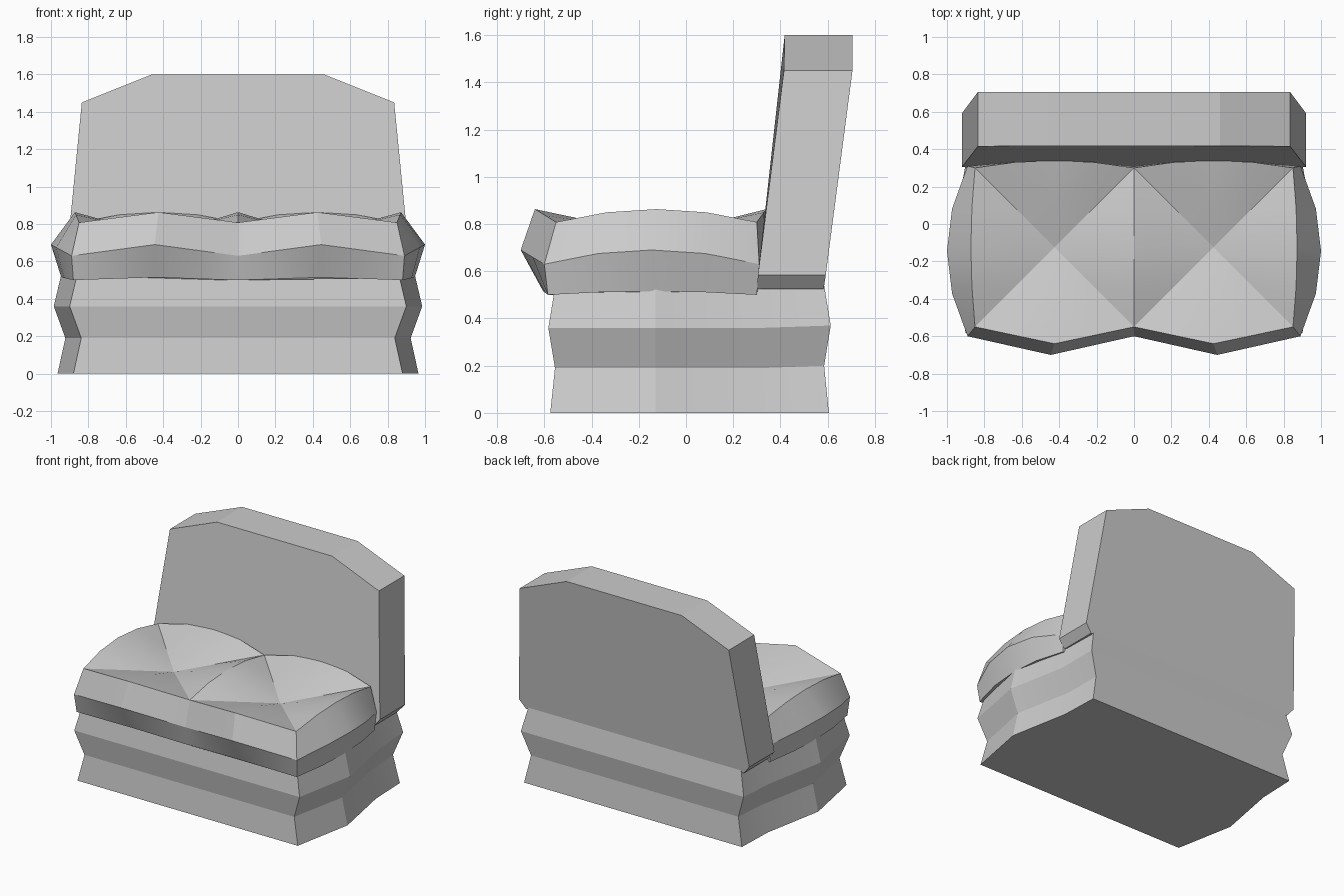
import bpy, bmesh, math

if "Cube" in bpy.data.objects:
    bpy.data.objects.remove(bpy.data.objects["Cube"])


def make(name, verts, faces, angle=10):
    me = bpy.data.meshes.new(name)
    me.from_pydata(verts, [], faces)
    bm = bmesh.new()
    bm.from_mesh(me)
    bmesh.ops.recalc_face_normals(bm, faces=bm.faces)
    bm.to_mesh(me)
    bm.free()
    ob = bpy.data.objects.new(name, me)
    bpy.context.collection.objects.link(ob)
    bpy.ops.object.select_all(action='DESELECT')
    ob.select_set(True)
    bpy.context.view_layer.objects.active = ob
    bpy.ops.object.shade_smooth_by_angle(angle=math.radians(angle))
    return ob


def loft(name, rings):
    """Skin equal-length closed rings and cap both ends."""
    n = len(rings[0])
    verts = [p for r in rings for p in r]
    faces = [(k * n + i, k * n + (i + 1) % n, (k + 1) * n + (i + 1) % n, (k + 1) * n + i)
             for k in range(len(rings) - 1) for i in range(n)]
    faces += [tuple(range(n)), tuple(range(len(verts) - n, len(verts)))]
    return make(name, verts, faces)


def mirrored(half):
    return half + [(-p[0], *p[1:]) for p in reversed(half)]


# Base: zigzag stack of plan outlines
plan = [(.88, -.575), (.965, -.13), (.88, .32), (.87, .605)]
levels = [(0, 0, 0), (.19, -.042, -.02), (.36, .02, .008), (.53, -.02, -.02)]
rings = []
for z, dx, dy in levels:
    half = [(x + dx, y + (-dy if i == 0 else dy if i == 3 else 0), z + (.01 if i == 3 else 0) * (z > 0))
            for i, (x, y) in enumerate(plan)]
    rings.append(mirrored(half))
loft("base", rings)

# Backrest: leaning slab with clipped upper corners (x, z, front y, back y)
outline = [(.87, .525, .30, .583), (.92, .585, .305, .592), (.835, 1.45, .415, .705), (.46, 1.6, .418, .705)]
full = mirrored(outline)
loft("backrest", [[(x, f, z) for x, z, f, b in full], [(x, b, z) for x, z, f, b in full]])

# Seat cushion: two tufted squares side by side, edges puffed between the corners
N = 4


def par(t):
    return 1 - t * t


def edge_point(i, j, lv):
    """Outline point of one level: w, front, back, z, front/side/back bulge, z bulge."""
    w, yf, yb, z, bf, bs, bb, bz = lv
    x, y = w * (i - N) / N, yf + (yb - yf) * j / N
    u, v = (i % N) / N * 2 - 1, j / N * 2 - 1
    if j == 0:
        return x, y - bf * (1 - abs(u)), z + bz * (1 - abs(u))
    if j == N:
        return x, y + bb * par(u), z + bz * par(u)
    return x + math.copysign(bs * par(v), x), y, z + bz * par(v)


top = (.85, -.55, .30, .808, .09, .022, .04, .055)
mid = (.89, -.60, .31, .63, .10, .11, .03, .06)
low = (.88, -.585, .30, .50, .02, .065, .02, .015)

verts, faces, idx = [], [], {}
for i in range(2 * N + 1):
    for j in range(N + 1):
        if i in (0, 2 * N) or j in (0, N):
            p = edge_point(i, j, top)
        else:
            u, v = (i % N) / N * 2 - 1, j / N * 2 - 1
            r, t = max(abs(u), abs(v)), min(abs(u), abs(v))
            puff = 0 if r == 0 else .055 * r * par(t / r)
            p = (.85 * (i - N) / N, -.55 + .85 * j / N, .735 + .073 * r + puff)
        idx[i, j] = len(verts)
        verts.append(p)

# Top cells split along the tuft diagonals
for i in range(2 * N):
    for j in range(N):
        a, b, c, d = idx[i, j], idx[i + 1, j], idx[i + 1, j + 1], idx[i, j + 1]
        if (i % N < N / 2) == (j < N / 2):
            faces += [(a, b, c), (a, c, d)]
        else:
            faces += [(a, b, d), (b, c, d)]

# Cushion side walls and underside
loop = ([(i, 0) for i in range(2 * N)] + [(2 * N, j) for j in range(N)]
        + [(i, N) for i in range(2 * N, 0, -1)] + [(0, j) for j in range(N, 0, -1)])
prev = [idx[k] for k in loop]
for lv in (mid, low):
    cur = list(range(len(verts), len(verts) + len(loop)))
    verts += [edge_point(i, j, lv) for i, j in loop]
    n = len(loop)
    faces += [(prev[k], prev[(k + 1) % n], cur[(k + 1) % n], cur[k]) for k in range(n)]
    prev = cur
faces.append(tuple(prev))
make("seat_cushion", verts, faces, 24)
